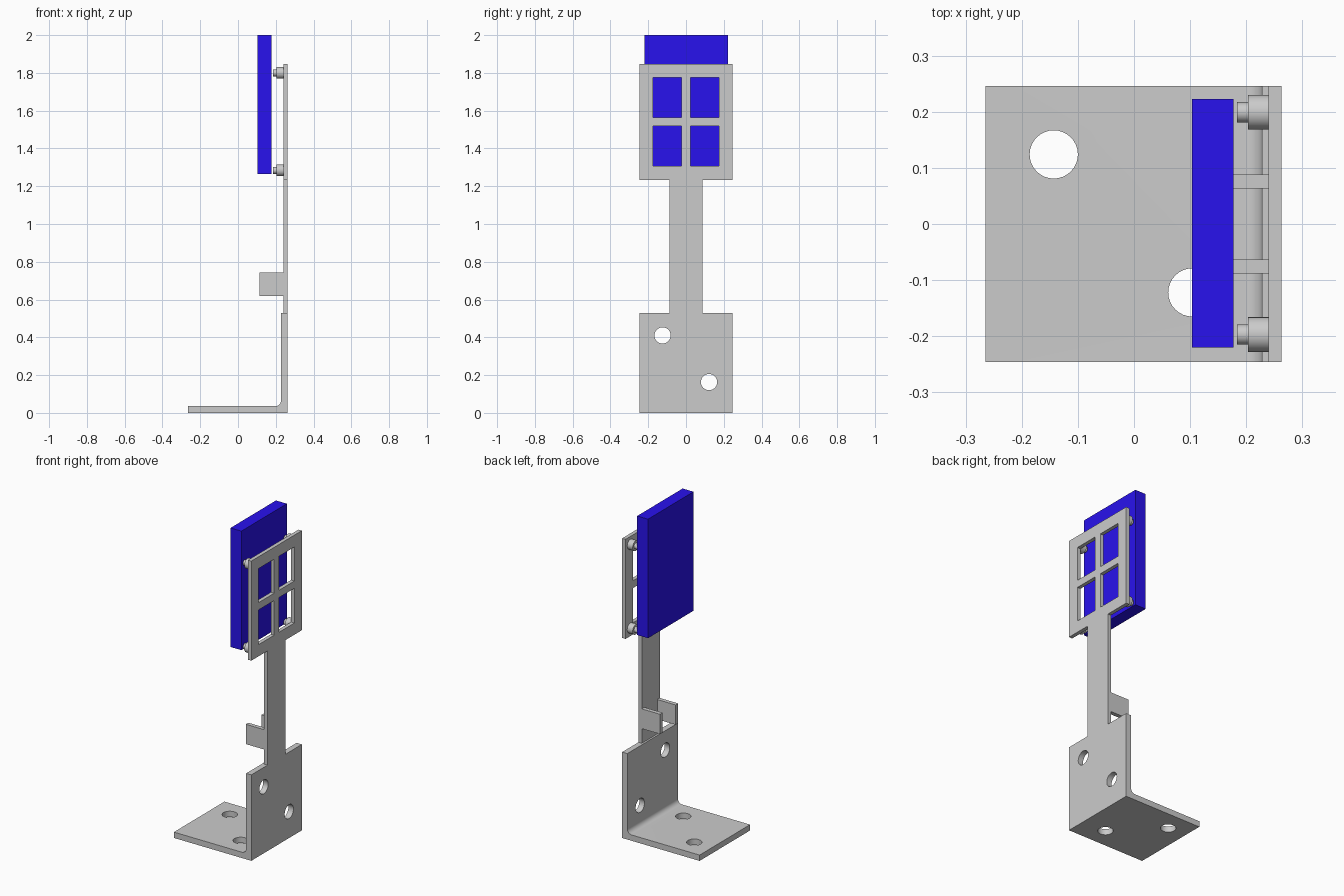
import bpy, bmesh, math
from mathutils import Matrix, Vector

if "Cube" in bpy.data.objects:
    bpy.data.objects.remove(bpy.data.objects["Cube"])


def finish(name, bm):
    bmesh.ops.recalc_face_normals(bm, faces=bm.faces[:])
    me = bpy.data.meshes.new(name)
    bm.to_mesh(me)
    bm.free()
    ob = bpy.data.objects.new(name, me)
    bpy.context.collection.objects.link(ob)
    return ob


def box(name, x, y, z):
    bm = bmesh.new()
    size = Vector((x[1] - x[0], y[1] - y[0], z[1] - z[0]))
    mid = Vector((x[0] + x[1], y[0] + y[1], z[0] + z[1])) / 2
    bmesh.ops.create_cube(bm, size=1, matrix=Matrix.Translation(mid) @ Matrix.Diagonal(size).to_4x4())
    return finish(name, bm)


def prism(name, pts, depth):
    bm = bmesh.new()
    face = bm.faces.new([bm.verts.new(p) for p in pts])
    new = bmesh.ops.extrude_face_region(bm, geom=[face])["geom"]
    bmesh.ops.translate(bm, vec=depth, verts=[v for v in new if isinstance(v, bmesh.types.BMVert)])
    return finish(name, bm)


def add_cylinder(bm, mid, r, length, along_x):
    rot = Matrix.Rotation(math.pi / 2, 4, "Y") if along_x else Matrix()
    bmesh.ops.create_cone(bm, cap_ends=True, segments=32, radius1=r, radius2=r, depth=length,
                          matrix=Matrix.Translation(mid) @ rot)


def cylinder(name, mid, r, length, along_x=True):
    bm = bmesh.new()
    add_cylinder(bm, mid, r, length, along_x)
    return finish(name, bm)


def cut(ob, cutters):
    for c in cutters:
        mod = ob.modifiers.new("cut", "BOOLEAN")
        mod.operation, mod.solver, mod.object = "DIFFERENCE", "EXACT", c
    dg = bpy.context.evaluated_depsgraph_get()
    me = bpy.data.meshes.new_from_object(ob.evaluated_get(dg))
    ob.modifiers.clear()
    ob.data = me
    for c in cutters:
        bpy.data.objects.remove(c)


def smooth(ob):
    bpy.ops.object.select_all(action="DESELECT")
    ob.select_set(True)
    bpy.context.view_layer.objects.active = ob
    bpy.ops.object.shade_smooth_by_angle(angle=math.radians(35))


# L-shaped mounting bracket with a rounded inside corner and four holes
HALF = 0.246
profile = [(-0.265, 0), (0.263, 0), (0.263, 0.53), (0.228, 0.53)]
for i in range(9):
    a = math.radians(-90 * i / 8)
    profile.append((0.198 + 0.03 * math.cos(a), 0.066 + 0.03 * math.sin(a)))
profile.append((-0.265, 0.036))
bracket = prism("bracket", [(x, -HALF, z) for x, z in profile], (0, 2 * HALF, 0))
cut(bracket, [
    cylinder("hole", (-0.143, 0.124, 0), 0.043, 0.3, False),
    cylinder("hole", (0.104, -0.122, 0), 0.043, 0.3, False),
    cylinder("hole", (0.245, -0.124, 0.41), 0.043, 0.2),
    cylinder("hole", (0.245, 0.122, 0.163), 0.043, 0.2),
])
smooth(bracket)

# upright stem widening into a four-window frame
side = [(0.088, 0.53), (0.088, 1.234), (HALF, 1.234), (HALF, 1.848)]
outline = side + [(-y, z) for y, z in reversed(side)]
upright = prism("upright_frame", [(0.24, y, z) for y, z in outline], (0.023, 0, 0))
cut(upright, [box("window", (0.2, 0.3), y, z)
              for y in ((-0.174, -0.023), (0.023, 0.174))
              for z in ((1.306, 1.52), (1.565, 1.775))])

# pair of cable tabs on the stem
for label, y in (("left", 0.063), ("right", -0.088)):
    box(label + "_tab", (0.115, 0.2405), (y, y + 0.025), (0.62, 0.742))

# stepped standoffs at the frame corners
for y in (-0.197, 0.199):
    for z in (1.284, 1.8):
        bm = bmesh.new()
        add_cylinder(bm, (0.2215, y, z), 0.031, 0.037, True)
        add_cylinder(bm, (0.194, y, z), 0.018, 0.02, True)
        smooth(finish("standoff", bm))

# blue panel
panel = box("panel", (0.103, 0.177), (-0.22, 0.223), (1.266, 2.0))
mat = bpy.data.materials.new("panel_blue")
mat.diffuse_color = (0.022, 0.006, 0.85, 1)
mat.use_nodes = True
mat.node_tree.nodes["Principled BSDF"].inputs["Base Color"].default_value = mat.diffuse_color
panel.data.materials.append(mat)
